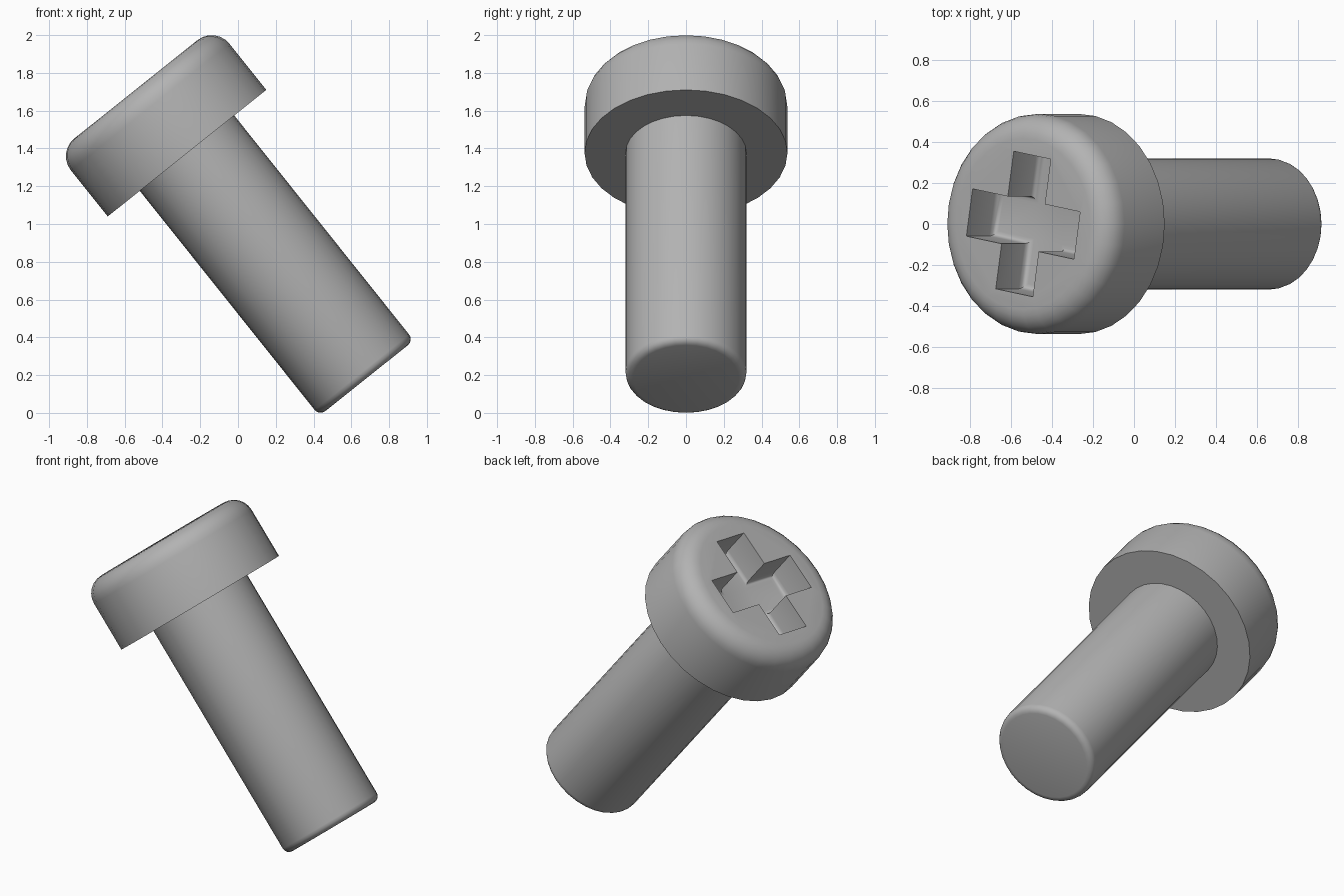
import bpy
import bmesh
import math
from mathutils import Matrix, Vector

if "Cube" in bpy.data.objects:
    bpy.data.objects.remove(bpy.data.objects["Cube"], do_unlink=True)

SIDES = 32
HEAD_R, HEAD_H, HEAD_ROUND = 0.537, 0.433, 0.12
SHAFT_R, SHAFT_L, SHAFT_ROUND = 0.32, 1.524, 0.04
SLOT_HALF, SLOT_REACH, SLOT_DEPTH, SLOT_FILLET = 0.117, 0.34, 0.21, 0.03

# Leaning screw axis, with its origin on the underside of the head
LEAN = Matrix.Translation((-0.27, 0, 1.375)) @ Matrix.Rotation(math.radians(-38.6), 4, "Y")

steel = bpy.data.materials.new("grey steel")
steel.use_nodes = True
grey = (0.45, 0.45, 0.45, 1)
steel.diffuse_color = grey
steel.node_tree.nodes["Principled BSDF"].inputs["Base Color"].default_value = grey


def make_object(name, bm):
    bmesh.ops.recalc_face_normals(bm, faces=bm.faces)
    mesh = bpy.data.meshes.new(name)
    bm.to_mesh(mesh)
    bm.free()
    mesh.materials.append(steel)
    obj = bpy.data.objects.new(name, mesh)
    bpy.context.collection.objects.link(obj)
    obj.matrix_world = LEAN
    return obj


def rounded_cylinder(name, radius, z_flat, z_round, rounding, steps):
    """Cylinder with a sharp rim at z_flat and a rounded rim at z_round."""
    way = 1 if z_round > z_flat else -1
    profile = [(radius, z_flat)]
    for i in range(steps + 1):
        a = math.pi / 2 * i / steps
        profile.append((radius - rounding * (1 - math.cos(a)),
                        z_round - way * rounding * (1 - math.sin(a))))
    bm = bmesh.new()
    rings = []
    for r, z in profile:
        rings.append([bm.verts.new((r * math.cos(t), r * math.sin(t), z))
                      for t in (math.tau * k / SIDES for k in range(SIDES))])
    for low, high in zip(rings, rings[1:]):
        for k in range(SIDES):
            n = (k + 1) % SIDES
            bm.faces.new((low[k], low[n], high[n], high[k]))
    bm.faces.new(rings[0])
    bm.faces.new(rings[-1])
    return make_object(name, bm)


def smooth(obj, degrees):
    bpy.ops.object.select_all(action="DESELECT")
    obj.select_set(True)
    bpy.context.view_layer.objects.active = obj
    bpy.ops.object.shade_smooth_by_angle(angle=math.radians(degrees))


# Head and shaft
head = rounded_cylinder("screw_head", HEAD_R, 0, HEAD_H, HEAD_ROUND, 6)
shaft = rounded_cylinder("screw_shaft", SHAFT_R, 0, -SHAFT_L, SHAFT_ROUND, 4)

# Cross-shaped cutter with rounded floor edges
bm = bmesh.new()
floor = HEAD_H - SLOT_DEPTH
outline = []
for quarter in range(4):
    turn = Matrix.Rotation(math.radians(90 * quarter - 9.5), 4, "Z")
    for x, y in ((SLOT_REACH, -SLOT_HALF), (SLOT_REACH, SLOT_HALF), (SLOT_HALF, SLOT_HALF)):
        outline.append(bm.verts.new(turn @ Vector((x, y, floor))))
base = bm.faces.new(outline)
raised = bmesh.ops.extrude_face_region(bm, geom=[base], use_keep_orig=True)["geom"]
for v in raised:
    if isinstance(v, bmesh.types.BMVert):
        v.co.z = HEAD_H + 0.1
floor_edges = [e for e in bm.edges if all(abs(v.co.z - floor) < 1e-5 for v in e.verts)]
bmesh.ops.bevel(bm, geom=floor_edges, offset=SLOT_FILLET, segments=3, profile=0.5, affect="EDGES")
cutter = make_object("cross_cutter", bm)

# Cut the cross recess
cut = head.modifiers.new("cross recess", "BOOLEAN")
cut.operation = "DIFFERENCE"
cut.solver = "EXACT"
cut.object = cutter
bpy.context.view_layer.update()
result = bpy.data.meshes.new_from_object(head.evaluated_get(bpy.context.evaluated_depsgraph_get()))
head.modifiers.clear()
head.data = result
bpy.data.objects.remove(cutter, do_unlink=True)

smooth(head, 35)
smooth(shaft, 35)
